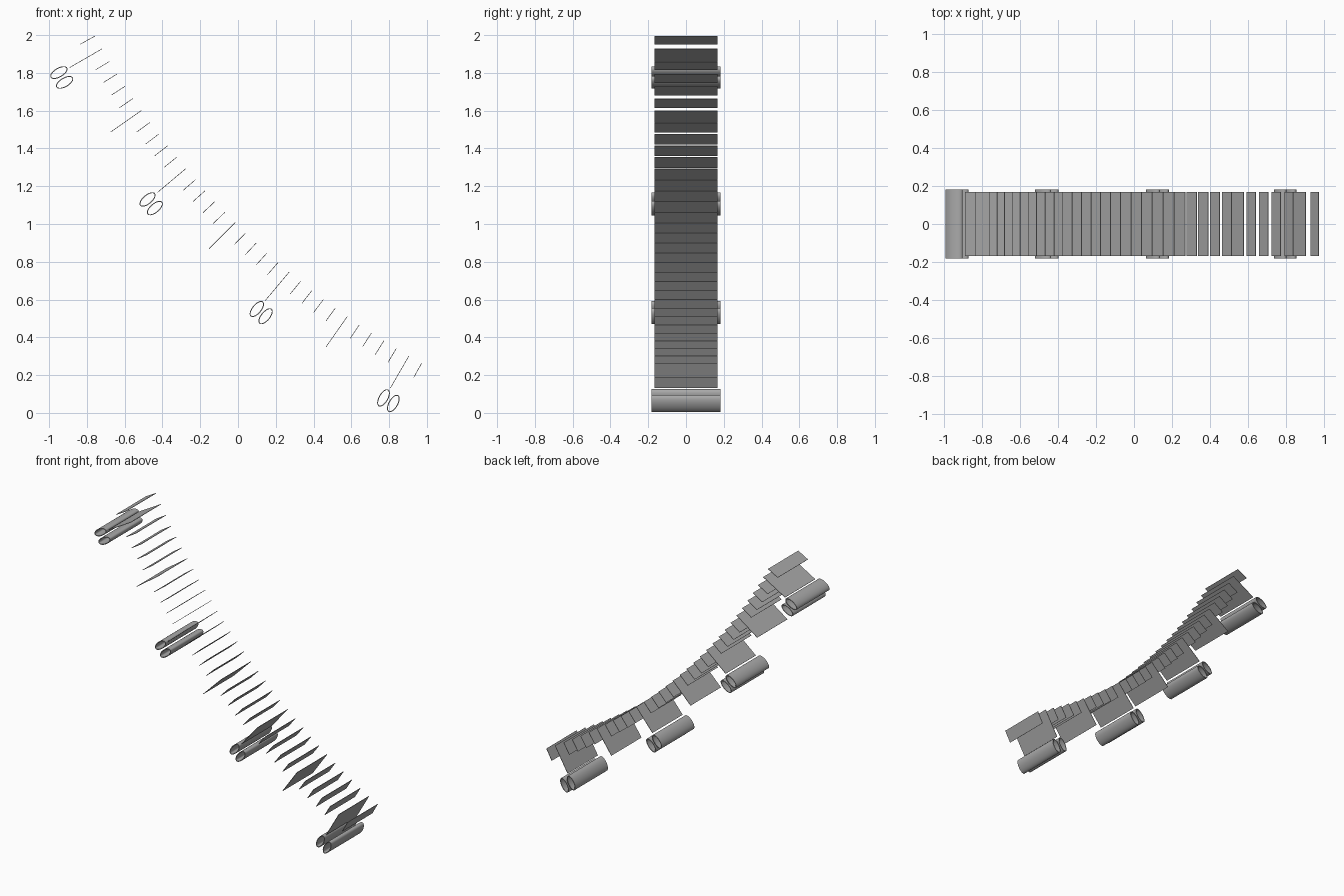
import bpy
import bmesh
import math
from mathutils import Matrix, Vector

cube = bpy.data.objects.get("Cube")
if cube:
    bpy.data.objects.remove(cube, do_unlink=True)

CENTRE = Vector((3.125, 0, 4.147))   # centre of the dial arc
RADIUS = 4.44                        # radius at the inner tick ends
DEPTH = 0.168                        # half depth of the ticks

grey = bpy.data.materials.new("plain_grey")
grey.use_nodes = True
colour = (0.40, 0.40, 0.40, 1)
grey.diffuse_color = colour
grey.node_tree.nodes["Principled BSDF"].inputs["Base Color"].default_value = colour


def arc_frame(degrees, radius):
    """Frame with x along the arc, y in depth and z towards the arc centre."""
    a = math.radians(degrees)
    inward = Vector((math.sin(a), 0, math.cos(a)))
    along = Vector((math.cos(a), 0, -math.sin(a)))
    m = Matrix((along, Vector((0, 1, 0)), inward)).transposed().to_4x4()
    m.translation = CENTRE - inward * radius
    return m


def make_object(name, bm, matrix):
    bmesh.ops.recalc_face_normals(bm, faces=bm.faces)
    mesh = bpy.data.meshes.new(name)
    bm.to_mesh(mesh)
    bm.free()
    mesh.materials.append(grey)
    obj = bpy.data.objects.new(name, mesh)
    obj.matrix_world = matrix
    bpy.context.collection.objects.link(obj)
    return obj


def tick(name, degrees, length):
    bm = bmesh.new()
    bmesh.ops.create_cube(bm, size=1)
    bmesh.ops.scale(bm, vec=(0.003, DEPTH * 2, length), verts=bm.verts)
    make_object(name, bm, arc_frame(degrees, RADIUS + length / 2))


def oval_tube(name, matrix, offset, half_width, half_height, half_depth,
              wall=0.005, sides=32):
    bm = bmesh.new()
    rings = []
    for inset, y in ((0, -half_depth), (0, half_depth),
                     (wall, half_depth), (wall, -half_depth)):
        ring = []
        for i in range(sides):
            t = math.tau * i / sides
            ring.append(bm.verts.new((offset + (half_width - inset) * math.cos(t), y,
                                      (half_height - inset) * math.sin(t))))
        rings.append(ring)
    for k, ring in enumerate(rings):
        other = rings[(k + 1) % len(rings)]
        for i in range(sides):
            j = (i + 1) % sides
            bm.faces.new((ring[i], ring[j], other[j], other[i]))
    obj = make_object(name, bm, matrix)
    bpy.ops.object.select_all(action="DESELECT")
    obj.select_set(True)
    bpy.context.view_layer.objects.active = obj
    bpy.ops.object.shade_smooth_by_angle(angle=math.radians(35))


# One tick per degree, longer at every fifth
for degree in range(29, 62):
    major = degree % 5 == 0
    tick(f"{'long' if major else 'short'}_tick_{degree}", degree,
         0.197 if major else 0.086)

# Pairs of plain oval marker tubes outside every tenth tick
for degree in range(30, 61, 10):
    frame = arc_frame(degree - 0.3, 4.70)
    for side, offset in (("lower", 0.03), ("upper", -0.03)):
        oval_tube(f"{side}_marker_tube_{degree}", frame, offset,
                  0.025, 0.051, 0.182)
